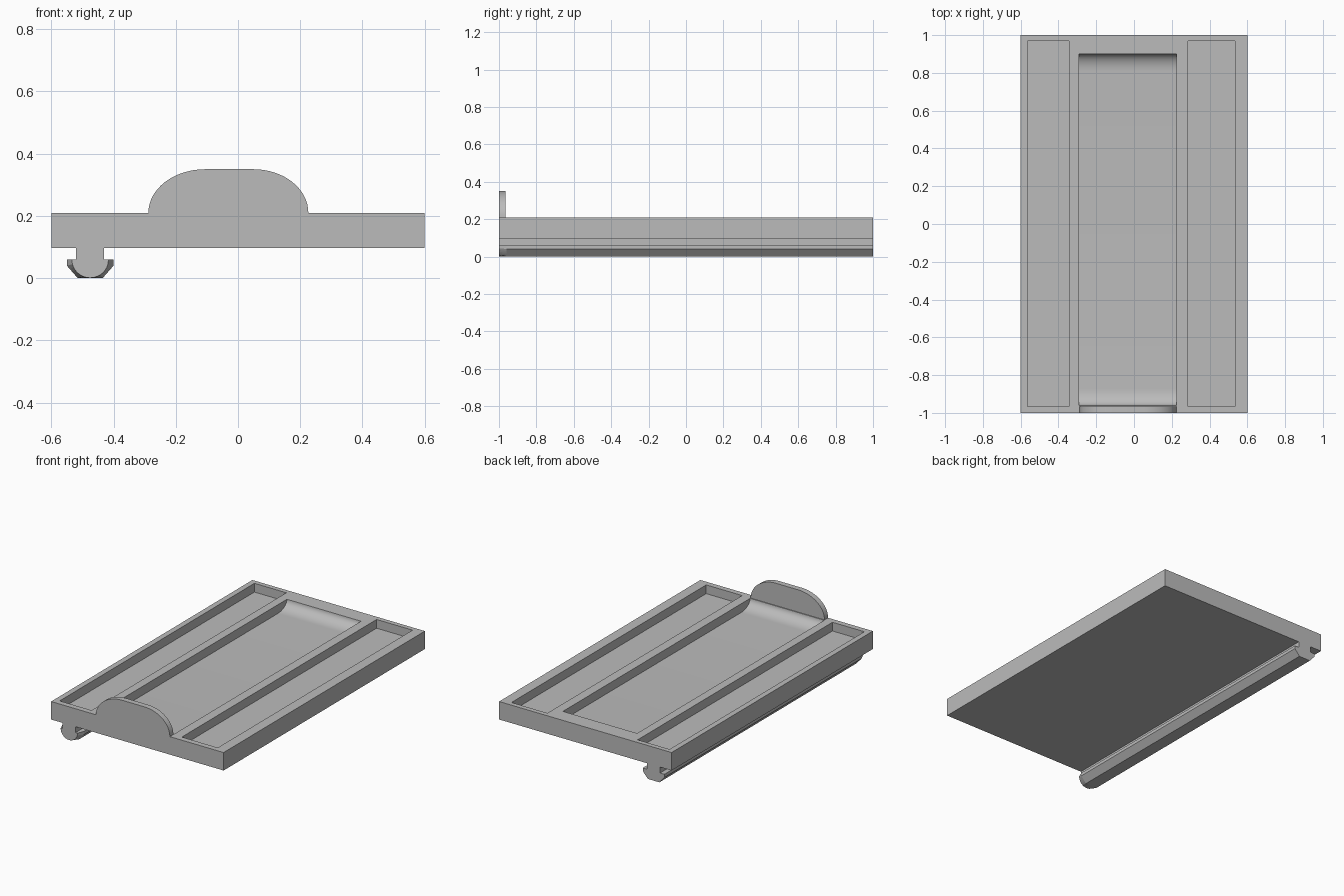
import bpy, bmesh
from math import sin, cos, pi, radians

cube = bpy.data.objects.get("Cube")
if cube:
    bpy.data.objects.remove(cube, do_unlink=True)

grey = bpy.data.materials.new("plain grey")
grey.use_nodes = True
colour = (0.5, 0.5, 0.5, 1)
grey.diffuse_color = colour
grey.node_tree.nodes["Principled BSDF"].inputs["Base Color"].default_value = colour

TOP, BASE, FLOOR = 0.21, 0.097, 0.155


def loft(name, rings):
    """Skin a row of matching closed rings and cap both ends."""
    bm = bmesh.new()
    loops = [[bm.verts.new(p) for p in ring] for ring in rings]
    n = len(loops[0])
    for a, b in zip(loops, loops[1:]):
        for i in range(n):
            j = (i + 1) % n
            bm.faces.new((a[i], a[j], b[j], b[i]))
    bm.faces.new(loops[0])
    bm.faces.new(loops[-1])
    bmesh.ops.recalc_face_normals(bm, faces=bm.faces)
    mesh = bpy.data.meshes.new(name)
    bm.to_mesh(mesh)
    bm.free()
    mesh.materials.append(grey)
    obj = bpy.data.objects.new(name, mesh)
    bpy.context.collection.objects.link(obj)
    return obj


def box(name, x0, x1, y0, y1, z0, z1):
    return loft(name, [[(x0, y0, z), (x1, y0, z), (x1, y1, z), (x0, y1, z)]
                       for z in (z0, z1)])


def smooth(obj):
    bpy.ops.object.select_all(action='DESELECT')
    obj.select_set(True)
    bpy.context.view_layer.objects.active = obj
    bpy.ops.object.shade_smooth_by_angle(angle=radians(30))


# Trough cutter: both ends sweep down to the floor in a quarter curve
def quarter(y, run, steps=10):
    depth = TOP - FLOOR
    return [(y + run * (1 - cos(t)), TOP - depth * sin(t))
            for t in (i * pi / 2 / steps for i in range(steps + 1))]


front, back = quarter(-0.96, 0.09), quarter(0.9, -0.09)
outline = [(-0.96, 0.3)] + front + back[::-1] + [(0.9, 0.3)]
trough = loft("trough_cutter", [[(x, y, z) for y, z in outline] for x in (-0.29, 0.226)])

# Tray plate with two side pockets and the middle trough
plate = box("tray_plate", -0.6, 0.6, -1, 1, BASE, TOP)
cutters = [trough,
           box("left_pocket_cutter", 0.285, 0.535, -0.965, 0.97, FLOOR, 0.3),
           box("right_pocket_cutter", -0.565, -0.343, -0.965, 0.97, FLOOR, 0.3)]
for cutter in cutters:
    cutter.hide_render = True
    mod = plate.modifiers.new("cut", 'BOOLEAN')
    mod.operation = 'DIFFERENCE'
    mod.solver = 'EXACT'
    mod.object = cutter
    bpy.context.view_layer.objects.active = plate
    bpy.ops.object.modifier_apply(modifier=mod.name)
    bpy.data.objects.remove(cutter, do_unlink=True)
smooth(plate)

# Front stop tab with elliptical shoulders
arc = [i * pi / 32 for i in range(17)]
tab_line = [(0.05 + 0.176 * cos(t), TOP + 0.14 * sin(t)) for t in arc]
tab_line += [(-0.105 - 0.183 * cos(t), TOP + 0.14 * sin(t)) for t in arc[::-1]]
smooth(loft("front_stop_tab", [[(x, y, z) for x, z in tab_line] for y in (-1, -0.965)]))

# Underside rail: narrow stem and a chamfered head with a rounded front end
RAIL_X, RAIL_Z = -0.475, 0.06
box("rail_stem", RAIL_X - 0.045, RAIL_X + 0.045, -1, 1, RAIL_Z, BASE)
half = [radians(a) for a in (0, 14.93, 25, 35, 45, 56.31, 68, 79, 90)]
angles = half + [pi - a for a in half[-2::-1]]


def head_ring(y, radius):
    return [(RAIL_X + radius(a) * cos(a), y, RAIL_Z - radius(a) * sin(a)) for a in angles]


def chamfered(a):
    c, s = max(abs(cos(a)), 1e-6), max(abs(sin(a)), 1e-6)
    return min(0.075 / c, 0.06 / s, 0.0037 / (0.04 * c + 0.035 * s))


loft("rail_head", [head_ring(-1, lambda a: 0.059),
                   head_ring(-0.96, chamfered),
                   head_ring(1, chamfered)])
